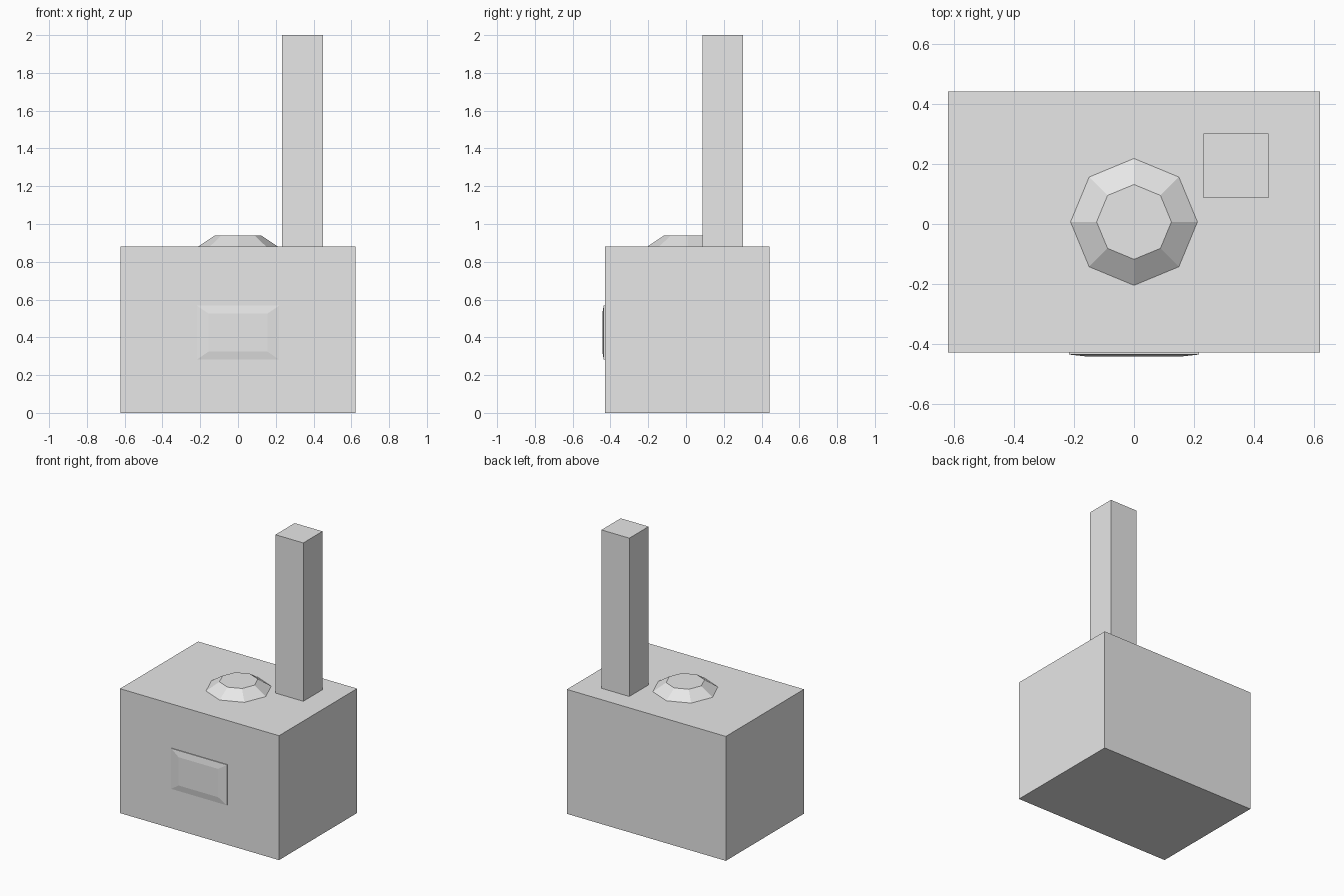
import bpy
import bmesh
from math import cos, sin, tau

default_cube = bpy.data.objects.get("Cube")
if default_cube:
    bpy.data.objects.remove(default_cube, do_unlink=True)

# One plain grey for the whole model
grey = bpy.data.materials.new("light_grey")
grey.use_nodes = True
colour = (0.8, 0.8, 0.8, 1)
grey.diffuse_color = colour
grey.node_tree.nodes["Principled BSDF"].inputs["Base Color"].default_value = colour


def loft(name, rings):
    """Join matching rings of points into a closed, flat-faced solid."""
    bm = bmesh.new()
    loops = [[bm.verts.new(p) for p in ring] for ring in rings]
    bm.faces.new(loops[0])
    bm.faces.new(loops[-1])
    for a, b in zip(loops, loops[1:]):
        for i in range(len(a)):
            j = (i + 1) % len(a)
            bm.faces.new((a[i], a[j], b[j], b[i]))
    bmesh.ops.recalc_face_normals(bm, faces=bm.faces)
    mesh = bpy.data.meshes.new(name)
    bm.to_mesh(mesh)
    bm.free()
    mesh.materials.append(grey)
    obj = bpy.data.objects.new(name, mesh)
    bpy.context.collection.objects.link(obj)
    return obj


def box(name, x, y, z):
    loft(name, [[(x[0], y[0], h), (x[1], y[0], h), (x[1], y[1], h), (x[0], y[1], h)]
                for h in z])


def octagon(radius, z):
    return [(radius * cos(i * tau / 8), 0.007 + radius * sin(i * tau / 8), z)
            for i in range(8)]


def upright(half_width, half_height, y):
    return [(sx * half_width, y, 0.425 + sz * half_height)
            for sx, sz in ((-1, -1), (1, -1), (1, 1), (-1, 1))]


# Main block and tall post
box("body", (-0.622, 0.622), (-0.43, 0.443), (0, 0.88))
box("chimney", (0.232, 0.45), (0.087, 0.302), (0.88, 2))

# Low eight-sided cap on the top
loft("top_cap", [octagon(0.212, 0.88), octagon(0.125, 0.938)])

# Shallow front panel with a gently sloped border
loft("front_panel", [upright(0.218, 0.143, -0.43), upright(0.218, 0.143, -0.436),
                     upright(0.155, 0.1, -0.443)])
